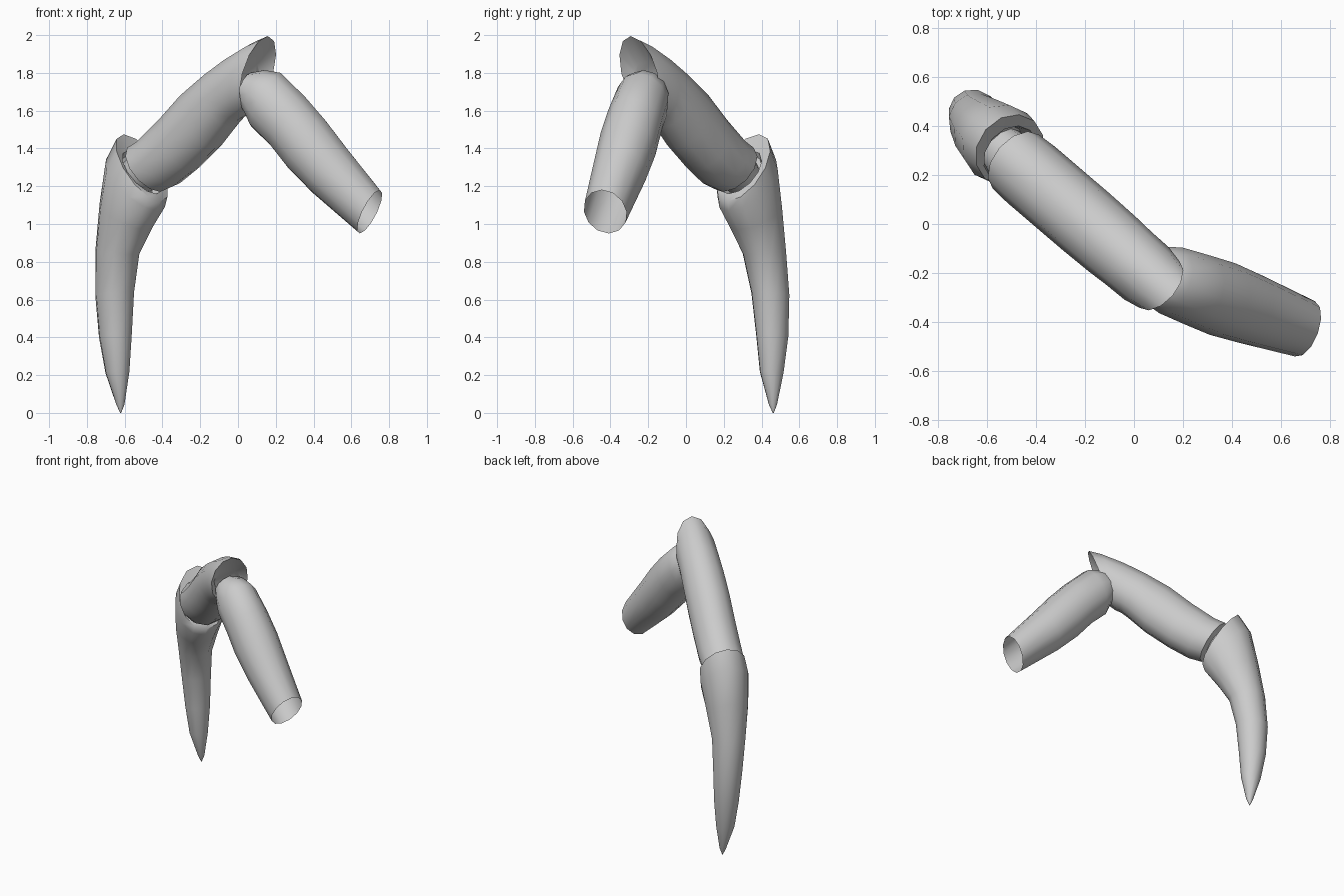
import bpy, bmesh, math
from mathutils import Vector

SIDES = 12


def loft(name, heading, sections, cap_start=True, cap_end=True):
    """Skin elliptical rings. Each section is (outer q, outer z, inner q, inner z,
    half width, side offset), with q measured along the horizontal heading."""
    along = Vector((heading[0], heading[1], 0)).normalized()
    side = Vector((abs(along.y), abs(along.x), 0))
    bm = bmesh.new()
    rings = []
    for qo, zo, qi, zi, half, off in sections:
        outer = along * qo + side * off + Vector((0, 0, zo))
        inner = along * qi + side * off + Vector((0, 0, zi))
        mid, arm = (outer + inner) / 2, (outer - inner) / 2
        ring = []
        for i in range(SIDES):
            t = 2 * math.pi * i / SIDES
            ring.append(bm.verts.new(mid + arm * math.cos(t) + side * half * math.sin(t)))
        rings.append(ring)
    for a, b in zip(rings, rings[1:]):
        for i in range(SIDES):
            j = (i + 1) % SIDES
            bm.faces.new((a[i], a[j], b[j], b[i]))
    if cap_start:
        bm.faces.new(rings[0])
    if cap_end:
        bm.faces.new(rings[-1])
    bmesh.ops.recalc_face_normals(bm, faces=bm.faces)
    mesh = bpy.data.meshes.new(name)
    bm.to_mesh(mesh)
    bm.free()
    obj = bpy.data.objects.new(name, mesh)
    bpy.context.collection.objects.link(obj)
    bpy.ops.object.select_all(action='DESELECT')
    obj.select_set(True)
    bpy.context.view_layer.objects.active = obj
    bpy.ops.object.shade_smooth_by_angle(angle=math.radians(45))
    return obj


# Upper leg: necked into the knee, open at the body end
P1 = -0.165
loft("upper_leg", (0.94, -0.34), [
    (0.13, 1.80, 0.07, 1.64, 0.09, P1),
    (0.21, 1.815, 0.115, 1.57, 0.125, P1),
    (0.30, 1.80, 0.14, 1.51, 0.142, P1),
    (0.44, 1.67, 0.24, 1.42, 0.15, P1),
    (0.55, 1.55, 0.34, 1.30, 0.155, P1),
    (0.655, 1.42, 0.48, 1.165, 0.145, P1),
    (0.857, 1.18, 0.745, 0.95, 0.12, P1),
], cap_end=False)

# Middle leg: hooded socket at the knee, flared lip and neck at the ankle
P2 = -0.12
loft("middle_leg", (-0.76, 0.65), [
    (-0.20, 1.86, -0.14, 1.68, 0.09, P2),
    (-0.31, 1.995, -0.17, 1.60, 0.125, P2),
    (-0.22, 1.965, -0.12, 1.56, 0.14, P2),
    (-0.06, 1.89, -0.09, 1.545, 0.142, P2),
    (0.08, 1.81, -0.05, 1.51, 0.147, P2),
    (0.25, 1.70, 0.06, 1.40, 0.15, P2),
    (0.40, 1.57, 0.22, 1.28, 0.15, P2),
    (0.55, 1.455, 0.35, 1.20, 0.15, P2),
    (0.62, 1.42, 0.44, 1.17, 0.145, P2),
    (0.61, 1.37, 0.48, 1.20, 0.11, P2),
    (0.68, 1.32, 0.56, 1.15, 0.10, P2),
])

# Claw tip: bevelled socket mouth tapering to a curved point
loft("claw_tip", (-0.76, 0.65), [
    (0.68, 1.36, 0.54, 1.14, 0.10, -0.11),
    (0.665, 1.39, 0.475, 1.16, 0.125, -0.11),
    (0.71, 1.475, 0.455, 1.12, 0.155, -0.10),
    (0.78, 1.36, 0.47, 1.07, 0.165, -0.105),
    (0.83, 1.12, 0.55, 0.97, 0.145, -0.106),
    (0.875, 0.86, 0.635, 0.84, 0.115, -0.10),
    (0.893, 0.62, 0.68, 0.64, 0.10, -0.085),
    (0.88, 0.40, 0.70, 0.42, 0.085, -0.075),
    (0.845, 0.21, 0.715, 0.22, 0.063, -0.07),
    (0.795, 0.045, 0.75, 0.045, 0.022, -0.055),
    (0.775, 0.0, 0.77, 0.0, 0.003, -0.053),
])
